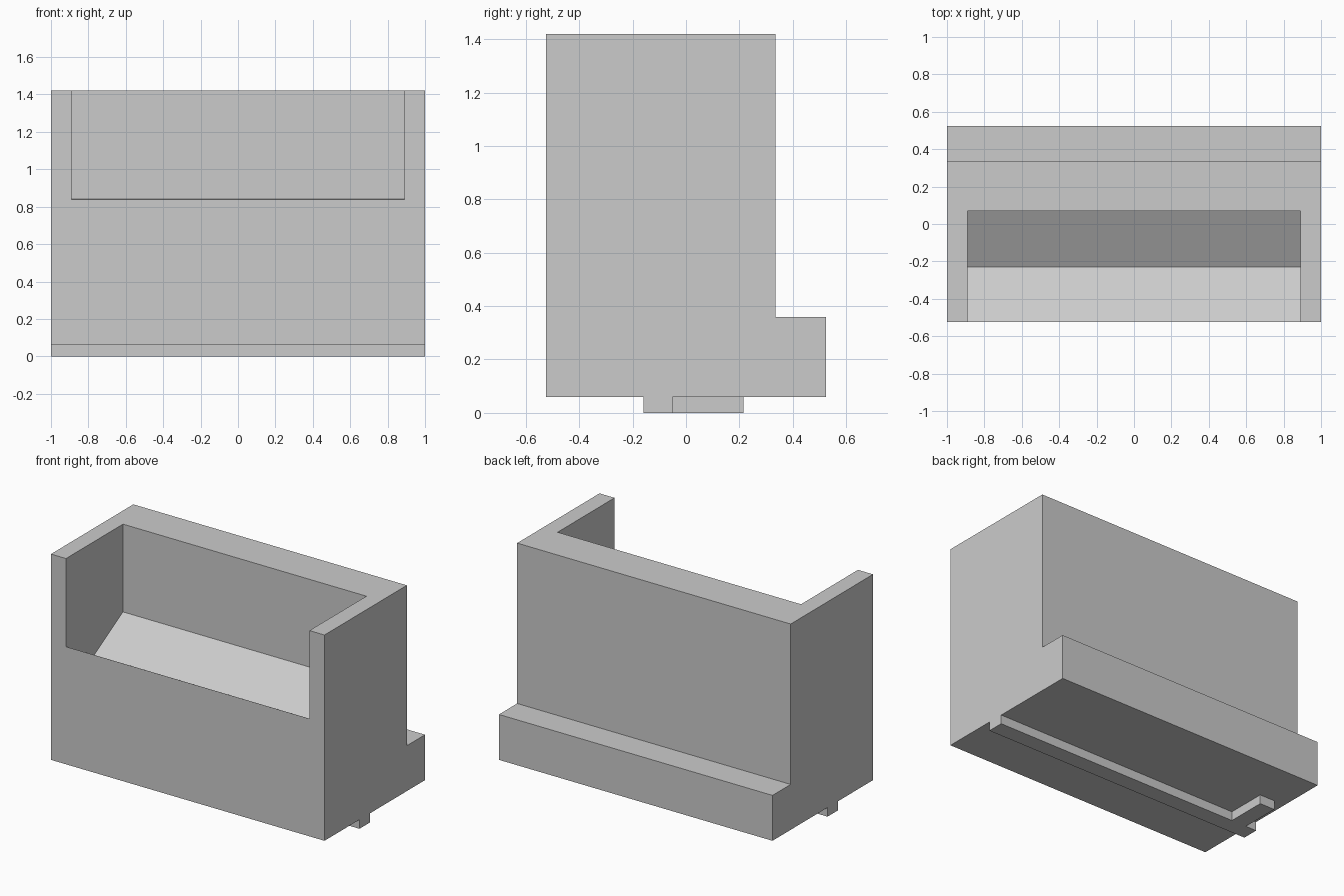
import bpy
import bmesh
from mathutils import Vector

old = bpy.data.objects.get("Cube")
if old:
    bpy.data.objects.remove(old, do_unlink=True)

grey = bpy.data.materials.new("plain grey")
grey.use_nodes = True
colour = (0.6, 0.6, 0.6, 1.0)
grey.diffuse_color = colour
grey.node_tree.nodes["Principled BSDF"].inputs["Base Color"].default_value = colour


def prism(name, outline, axis, low, high):
    """Extrude a flat outline along x (outline in y, z) or z (outline in x, y)."""
    place = (lambda a, b: (low, a, b)) if axis == "x" else (lambda a, b: (a, b, low))
    direction = Vector((1, 0, 0)) if axis == "x" else Vector((0, 0, 1))
    bm = bmesh.new()
    base = bm.faces.new([bm.verts.new(place(a, b)) for a, b in outline])
    top = bmesh.ops.extrude_face_region(bm, geom=[base], use_keep_orig=True)
    moved = [v for v in top["geom"] if isinstance(v, bmesh.types.BMVert)]
    bmesh.ops.translate(bm, verts=moved, vec=direction * (high - low))
    bmesh.ops.recalc_face_normals(bm, faces=bm.faces)
    mesh = bpy.data.meshes.new(name)
    bm.to_mesh(mesh)
    bm.free()
    mesh.materials.append(grey)
    obj = bpy.data.objects.new(name, mesh)
    bpy.context.collection.objects.link(obj)
    return obj


# Main body with the low ledge along the back
body = prism("body", [(-0.525, 0.06), (0.525, 0.06), (0.525, 0.36),
                      (0.335, 0.36), (0.335, 1.42), (-0.525, 1.42)], "x", -1, 1)

# Recess open to the top and front, with a V-shaped floor
cutter = prism("recess_cutter", [(-0.6, 0.88), (-0.23, 0.67), (0.07, 0.84),
                                 (0.07, 1.6), (-0.6, 1.6)], "x", -0.89, 0.89)
cutter.hide_render = True
cut = body.modifiers.new("recess", "BOOLEAN")
cut.operation = "DIFFERENCE"
cut.solver = "EXACT"
cut.object = cutter
bpy.context.view_layer.objects.active = body
bpy.ops.object.modifier_apply(modifier=cut.name)
bpy.data.objects.remove(cutter, do_unlink=True)

# Rail under the body with a short foot near its right end
prism("bottom_rail", [(-1, -0.16), (1, -0.16), (1, -0.05), (-0.81, -0.05),
                      (-0.81, 0.215), (-0.92, 0.215), (-0.92, -0.05), (-1, -0.05)],
      "z", 0, 0.06)
